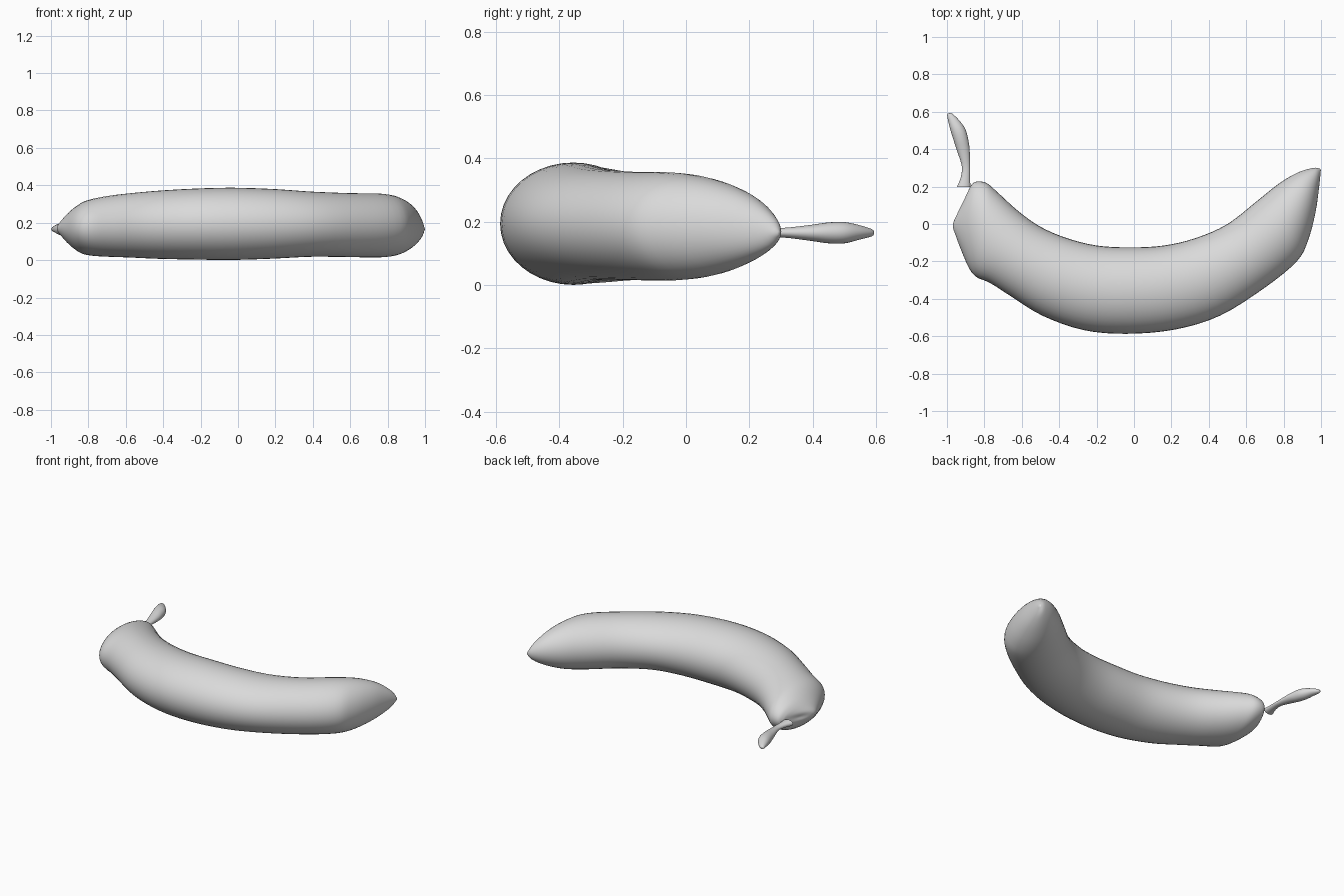
import bpy, bmesh, math
from mathutils import Vector

grey = bpy.data.materials.new("plain grey")
grey.diffuse_color = (0.7, 0.7, 0.7, 1)


def smooth_path(stations, steps):
    """Catmull-Rom interpolation through the station tuples."""
    p = [stations[0]] + stations + [stations[-1]]
    out = []
    for k in range(1, len(p) - 2):
        for s in range(steps):
            t = s / steps
            out.append([0.5 * (2*b + (c - a)*t + (2*a - 5*b + 4*c - d)*t*t
                               + (3*b - a - 3*c + d)*t**3)
                        for a, b, c, d in zip(*p[k-1:k+3])])
    out.append(list(stations[-1]))
    return out


def loft(name, stations, steps=4, sides=40):
    """Elliptical rings; station = inner x, y, outer x, y, low z, high z."""
    bm = bmesh.new()
    rings = []
    for ix, iy, ox, oy, lo, hi in smooth_path(stations, steps):
        centre = Vector(((ix + ox) / 2, (iy + oy) / 2, (lo + hi) / 2))
        across = Vector(((ox - ix) / 2, (oy - iy) / 2, 0))
        up = Vector((0, 0, (hi - lo) / 2))
        rings.append([bm.verts.new(centre + across * math.cos(a) + up * math.sin(a))
                      for a in (2 * math.pi * i / sides for i in range(sides))])
    for r, q in zip(rings, rings[1:]):
        for i in range(sides):
            j = (i + 1) % sides
            bm.faces.new((r[i], r[j], q[j], q[i]))
    bm.faces.new(rings[0])
    bm.faces.new(rings[-1])
    bmesh.ops.recalc_face_normals(bm, faces=bm.faces)
    mesh = bpy.data.meshes.new(name)
    bm.to_mesh(mesh)
    bm.free()
    mesh.materials.append(grey)
    ob = bpy.data.objects.new(name, mesh)
    bpy.context.collection.objects.link(ob)
    bpy.ops.object.select_all(action='DESELECT')
    ob.select_set(True)
    bpy.context.view_layer.objects.active = ob
    bpy.ops.object.shade_smooth_by_angle(angle=math.radians(50))
    return ob


# Curved fruit body, from the pointed right tip to the blunt left end
loft("banana_body", [
    (0.994, 0.296, 0.999, 0.288, 0.160, 0.170),
    (0.960, 0.300, 0.990, 0.200, 0.115, 0.225),
    (0.880, 0.277, 0.970, 0.060, 0.068, 0.290),
    (0.780, 0.220, 0.930, -0.090, 0.030, 0.335),
    (0.660, 0.125, 0.870, -0.200, 0.015, 0.355),
    (0.500, 0.000, 0.700, -0.340, 0.016, 0.358),
    (0.330, -0.075, 0.460, -0.490, 0.018, 0.366),
    (0.160, -0.115, 0.220, -0.564, 0.008, 0.380),
    (-0.020, -0.125, -0.040, -0.587, 0.001, 0.387),
    (-0.200, -0.115, -0.270, -0.567, 0.003, 0.382),
    (-0.360, -0.075, -0.490, -0.490, 0.007, 0.371),
    (-0.500, -0.015, -0.660, -0.385, 0.014, 0.357),
    (-0.620, 0.070, -0.770, -0.315, 0.018, 0.343),
    (-0.730, 0.170, -0.840, -0.285, 0.024, 0.325),
    (-0.790, 0.220, -0.880, -0.240, 0.037, 0.305),
    (-0.845, 0.226, -0.920, -0.150, 0.070, 0.270),
    (-0.872, 0.205, -0.952, -0.065, 0.105, 0.235),
    (-0.885, 0.180, -0.968, 0.000, 0.140, 0.200),
    (-0.922, 0.095, -0.930, 0.080, 0.165, 0.172),
])

# Thin stem that swells and bends toward its end
loft("stem", [
    (-0.875, 0.197, -0.947, 0.197, 0.145, 0.187),
    (-0.876, 0.250, -0.926, 0.250, 0.149, 0.182),
    (-0.876, 0.310, -0.921, 0.310, 0.150, 0.181),
    (-0.879, 0.400, -0.944, 0.385, 0.140, 0.190),
    (-0.888, 0.460, -0.962, 0.440, 0.132, 0.198),
    (-0.903, 0.510, -0.978, 0.490, 0.132, 0.199),
    (-0.935, 0.555, -0.990, 0.535, 0.143, 0.190),
    (-0.972, 0.590, -0.999, 0.582, 0.154, 0.177),
    (-0.985, 0.593, -0.993, 0.591, 0.162, 0.168),
], sides=24)
